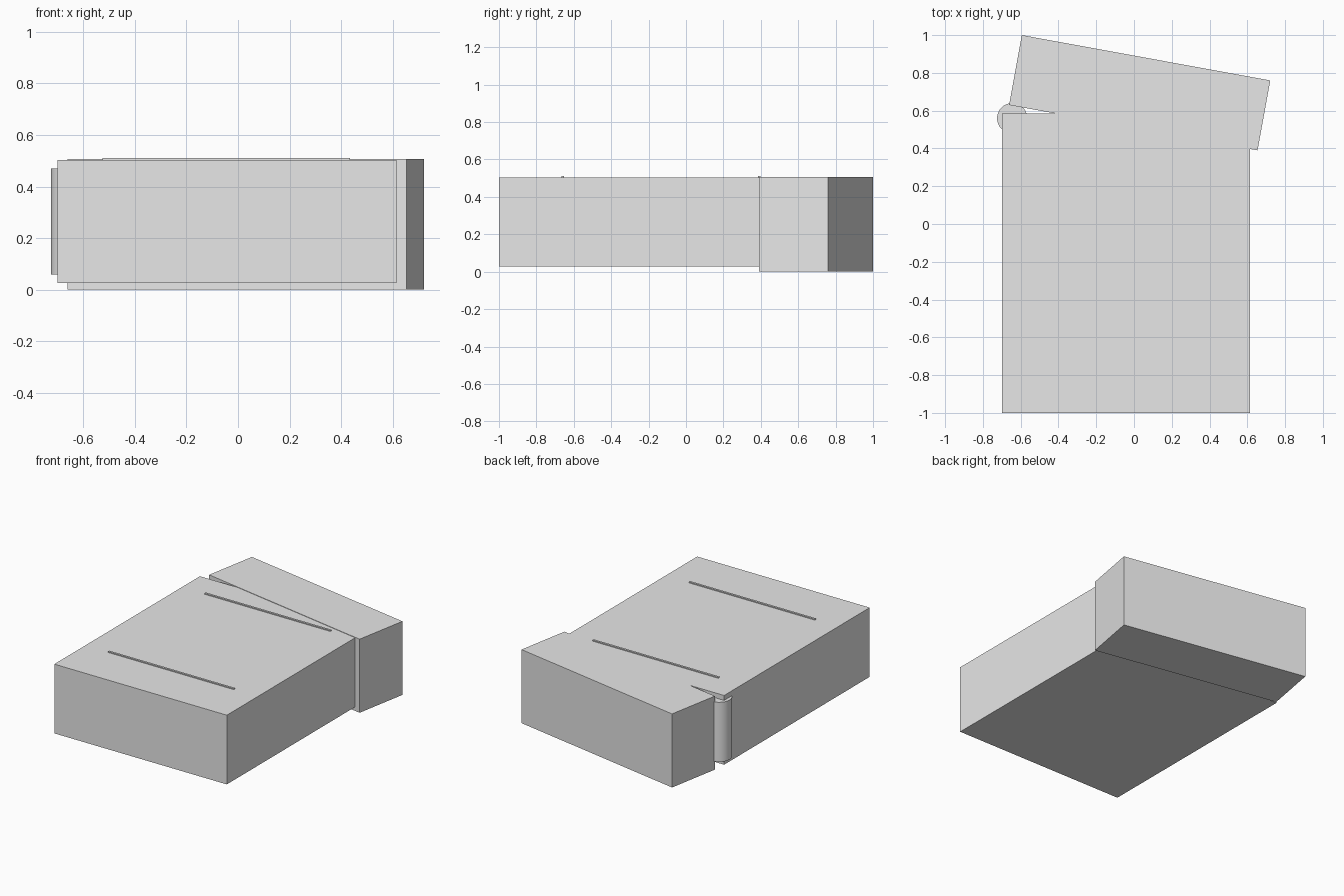
import bpy, math

if "Cube" in bpy.data.objects:
    bpy.data.objects.remove(bpy.data.objects["Cube"])

grey = bpy.data.materials.new("light grey")
grey.diffuse_color = (0.8, 0.8, 0.8, 1)
grey.use_nodes = True
grey.node_tree.nodes["Principled BSDF"].inputs["Base Color"].default_value = grey.diffuse_color


def box(name, lo, hi, angle=0):
    size = [b - a for a, b in zip(lo, hi)]
    mid = [(a + b) / 2 for a, b in zip(lo, hi)]
    bpy.ops.mesh.primitive_cube_add(size=1, location=mid, rotation=(0, 0, angle))
    ob = bpy.context.object
    ob.name = name
    ob.scale = size
    bpy.ops.object.transform_apply(location=False, rotation=False, scale=True)
    ob.data.materials.append(grey)
    return ob


# Main case
box("case_body", (-0.70, -1.0, 0.027), (0.615, 0.585, 0.504))

# Slightly open lid, turned about the vertical axis
lid_angle = -math.atan2(0.24, 1.315)
cx, cy, w, d = 0.03, 0.695, 1.337, 0.376
box("lid", (cx - w / 2, cy - d / 2, 0), (cx + w / 2, cy + d / 2, 0.507), lid_angle)

# Hinge barrel at the back left corner
bpy.ops.mesh.primitive_cylinder_add(vertices=48, radius=0.08, depth=0.41,
                                    location=(-0.645, 0.56, 0.265))
hinge = bpy.context.object
hinge.name = "hinge_barrel"
hinge.data.materials.append(grey)
bpy.ops.object.shade_smooth_by_angle(angle=math.radians(30))

# Thin raised trim lines on the top
for name, y in (("rear_trim_line", 0.391), ("front_trim_line", -0.659)):
    box(name, (-0.525, y - 0.007, 0.502), (0.435, y + 0.007, 0.511))
